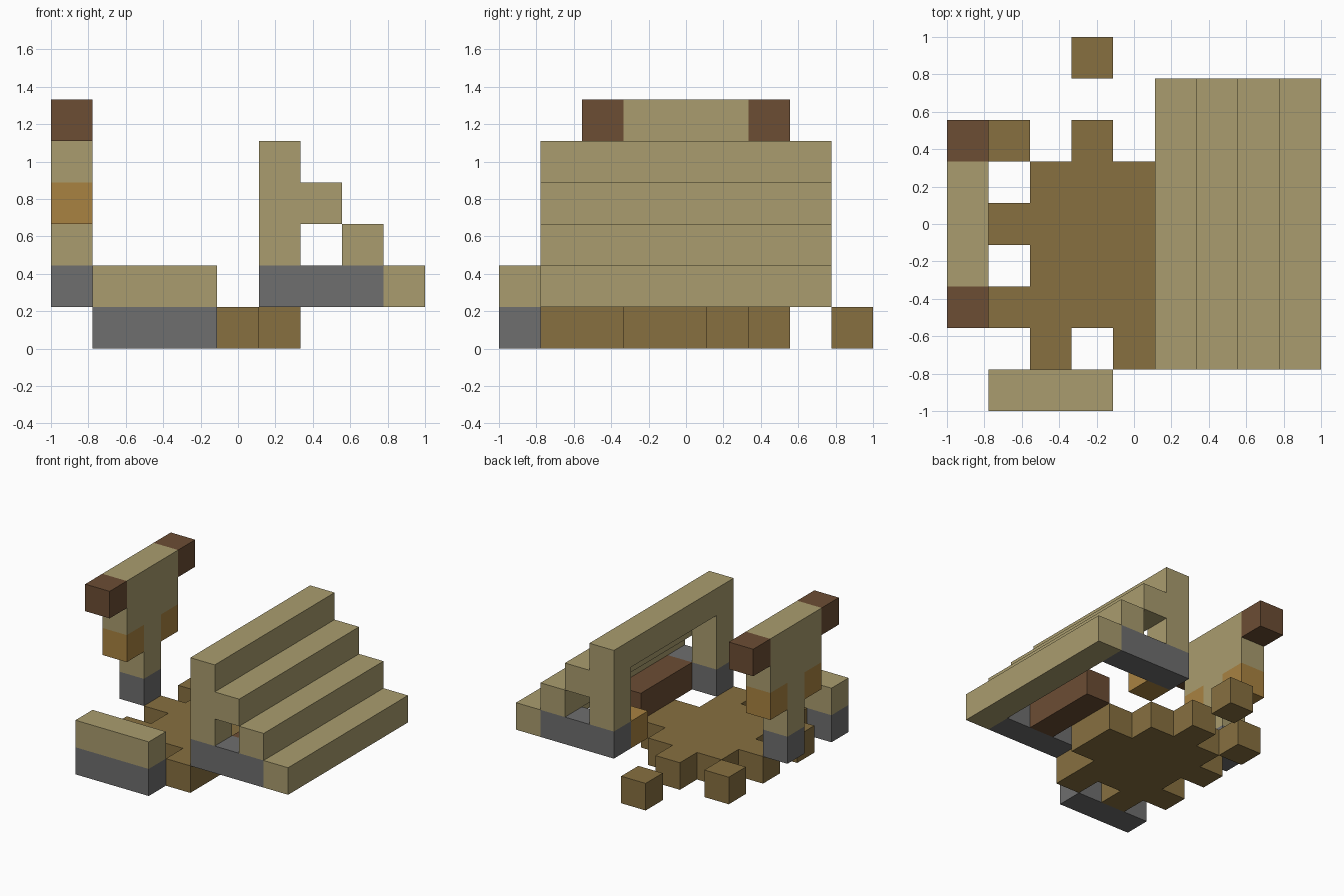
import bpy, bmesh
from mathutils import Vector
from itertools import product

UNIT = 2 / 9  # edge of one block

cube = bpy.data.objects.get("Cube")
if cube:
    bpy.data.objects.remove(cube, do_unlink=True)


def material(name, rgb):
    m = bpy.data.materials.new(name)
    m.use_nodes = True
    m.diffuse_color = (*rgb, 1)
    bsdf = m.node_tree.nodes["Principled BSDF"]
    bsdf.inputs["Base Color"].default_value = (*rgb, 1)
    bsdf.inputs["Roughness"].default_value = 0.9
    return m


SAND = material("sandstone", (0.40, 0.335, 0.157))
DIRT = material("dirt_brown", (0.242, 0.162, 0.051))
GREY = material("stone_grey", (0.156, 0.156, 0.156))
WOOD = material("dark_wood", (0.15, 0.074, 0.034))
GOLD = material("golden_wood", (0.397, 0.225, 0.053))


def box(x, y, z, nx=1, ny=1, nz=1):
    """Block cells filled by a run of blocks starting at x, y, z."""
    return set(product(range(x, x + nx), range(y, y + ny), range(z, z + nz)))


def build(name, mat, *boxes):
    """One object holding only the outer skin of its blocks."""
    cells = set().union(*boxes)
    bm = bmesh.new()
    for cell in cells:
        centre = Vector(cell) + Vector((0.5, 0.5, 0.5))
        for axis, sign in product(range(3), (-1, 1)):
            n = Vector((0, 0, 0))
            n[axis] = sign
            if tuple(int(c) for c in Vector(cell) + n) in cells:
                continue
            u = Vector((0, 0, 0))
            u[(axis + 1) % 3] = 0.5
            v = n.cross(u)
            mid = centre + n / 2
            corners = (mid - u - v, mid + u - v, mid + u + v, mid - u + v)
            bm.faces.new([bm.verts.new(c * UNIT - Vector((1, 1, 0))) for c in corners])
    bmesh.ops.remove_doubles(bm, verts=bm.verts, dist=0.001)
    bmesh.ops.dissolve_limit(bm, angle_limit=0.01, verts=bm.verts, edges=bm.edges)
    mesh = bpy.data.meshes.new(name)
    bm.to_mesh(mesh)
    bm.free()
    mesh.materials.append(mat)
    bpy.context.collection.objects.link(bpy.data.objects.new(name, mesh))


# Ragged ground patch with one loose block
build("ground_patch", DIRT,
      box(2, 2, 0, 3, 4), box(5, 3, 0, 1, 2),
      box(2, 1, 0), box(4, 1, 0), box(1, 2, 0), box(1, 4, 0), box(3, 6, 0))
build("side_ground_block", DIRT, box(1, 6, 0))
build("loose_ground_block", DIRT, box(3, 8, 0))

# Low wall at the front
build("wall_base", GREY, box(1, 0, 0, 3))
build("wall_top", SAND, box(1, 0, 1, 3))

# Staircase: four full-width treads carried by an end post on each side
for i, tread in enumerate(("top", "upper", "middle", "bottom")):
    build(tread + "_tread", SAND, box(5 + i, 1, 4 - i, 1, 7))
for side, y in (("front", 1), ("back", 7)):
    build(side + "_stair_base", GREY, box(5, y, 1, 3))
    build(side + "_stair_post", SAND, box(5, y, 2, 1, 1, 2))

# Furniture beneath the stairs
build("wooden_chest", WOOD, box(6, 2, 1, 1, 3))
build("golden_crate", GOLD, box(5, 6, 1))

# Tall post with a wide head
build("post_base", GREY, box(0, 4, 1))
build("post", SAND, box(0, 4, 2, 1, 1, 2), box(0, 3, 4, 1, 3, 2))
for side, bracket_y, end_y in (("front", 3, 2), ("back", 5, 6)):
    build(side + "_bracket", GOLD, box(0, bracket_y, 3))
    build(side + "_head_end", WOOD, box(0, end_y, 5))
